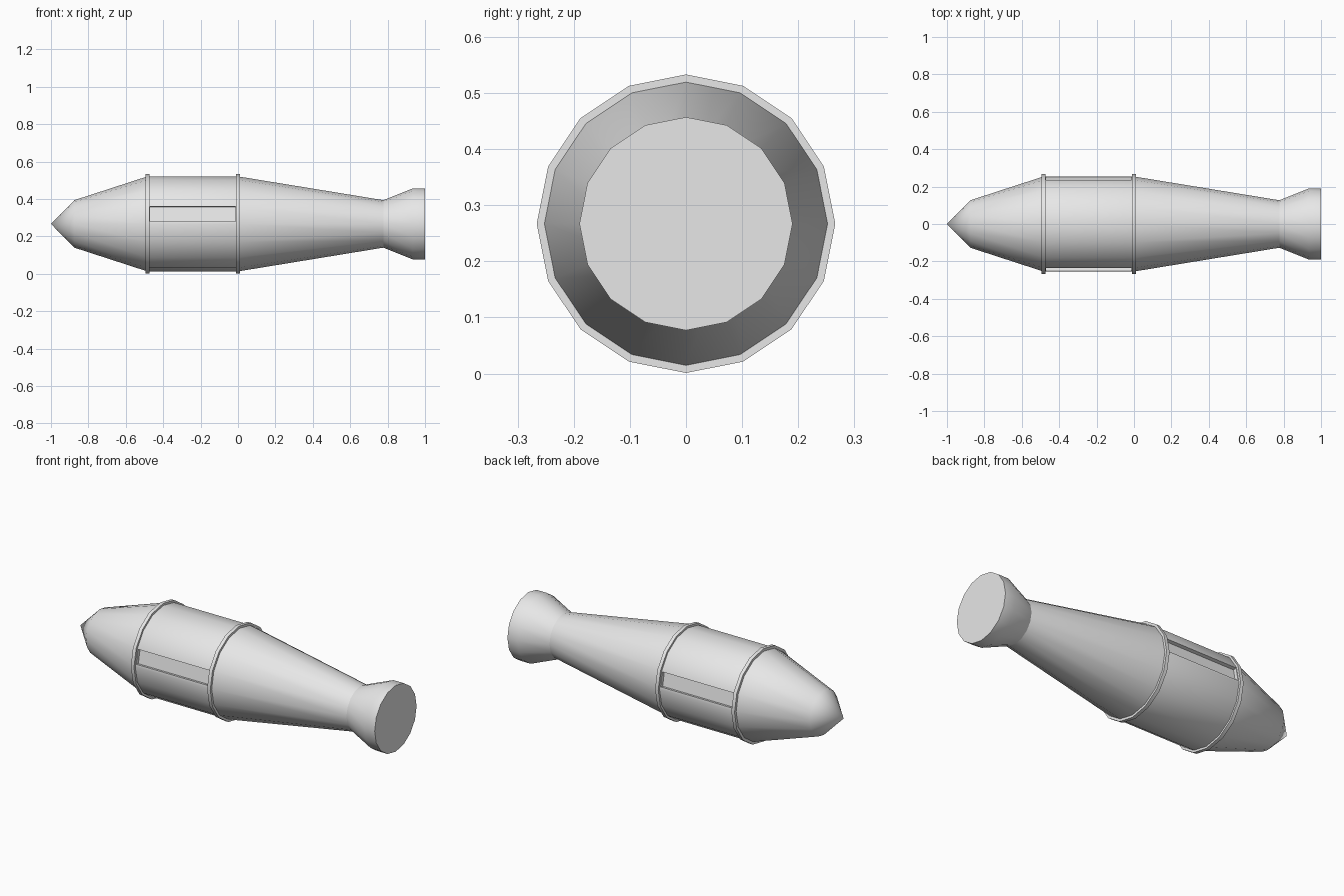
import bpy, bmesh, math
from mathutils import Vector

SIDES = 16
AXIS_Z = 0.267

cube = bpy.data.objects.get("Cube")
if cube:
    bpy.data.objects.remove(cube, do_unlink=True)

grey = bpy.data.materials.new("light_grey")
grey.use_nodes = True
colour = (0.8, 0.8, 0.8, 1)
grey.diffuse_color = colour
grey.node_tree.nodes["Principled BSDF"].inputs["Base Color"].default_value = colour


def lathe(profile):
    """Turn (x, radius) points about the long axis; zero radius gives a tip."""
    bm = bmesh.new()
    loops = []
    for x, r in profile:
        if r == 0:
            loops.append([bm.verts.new((x, 0, 0))] * SIDES)
            continue
        angles = [2 * math.pi * i / SIDES for i in range(SIDES)]
        loops.append([bm.verts.new((x, r * math.cos(a), r * math.sin(a))) for a in angles])
    for a, b in zip(loops, loops[1:]):
        for i in range(SIDES):
            j = (i + 1) % SIDES
            corners = dict.fromkeys((a[i], a[j], b[j], b[i]))
            bm.faces.new(list(corners))
    for (x, r), loop in zip((profile[0], profile[-1]), (loops[0], loops[-1])):
        if r:
            bm.faces.new(loop)
    bmesh.ops.recalc_face_normals(bm, faces=bm.faces)
    return bm


def finish(bm, name):
    mesh = bpy.data.meshes.new(name)
    bm.to_mesh(mesh)
    bm.free()
    mesh.materials.append(grey)
    obj = bpy.data.objects.new(name, mesh)
    obj.location.z = AXIS_Z
    bpy.context.collection.objects.link(obj)
    bpy.ops.object.select_all(action="DESELECT")
    obj.select_set(True)
    bpy.context.view_layer.objects.active = obj
    bpy.ops.object.shade_smooth_by_angle(angle=math.radians(30))


# Hull: pointed nose, straight middle, tapered tail and flared nozzle
hull = lathe([(-1, 0), (-0.875, 0.127), (-0.484, 0.254), (0, 0.254),
              (0.777, 0.127), (0.935, 0.19), (1, 0.19)])

# Recessed bay in the face just above the middle on each side
bays = [f for f in hull.faces
        if -0.3 < f.calc_center_median().x < -0.2
        and abs(f.normal.y) > 0.95 and f.normal.z > 0]
for face in bays:
    bmesh.ops.inset_individual(hull, faces=[face], thickness=0.02)
    normal = face.normal.copy()
    up = Vector((1, 0, 0)).cross(normal)
    up *= math.copysign(1, up.z)
    middle = face.calc_center_median()
    for v in face.verts:
        if (v.co - middle).dot(up) > 0:
            v.co += up * 0.011
    floor = bmesh.ops.extrude_discrete_faces(hull, faces=[face])["faces"][0]
    bmesh.ops.translate(hull, verts=floor.verts, vec=normal * -0.02)
finish(hull, "hull")

# Raised bands at both ends of the straight middle
for name, x in (("front_band", -0.484), ("rear_band", 0)):
    finish(lathe([(x - 0.01, 0.24), (x - 0.01, 0.266),
                  (x + 0.01, 0.266), (x + 0.01, 0.24)]), name)
